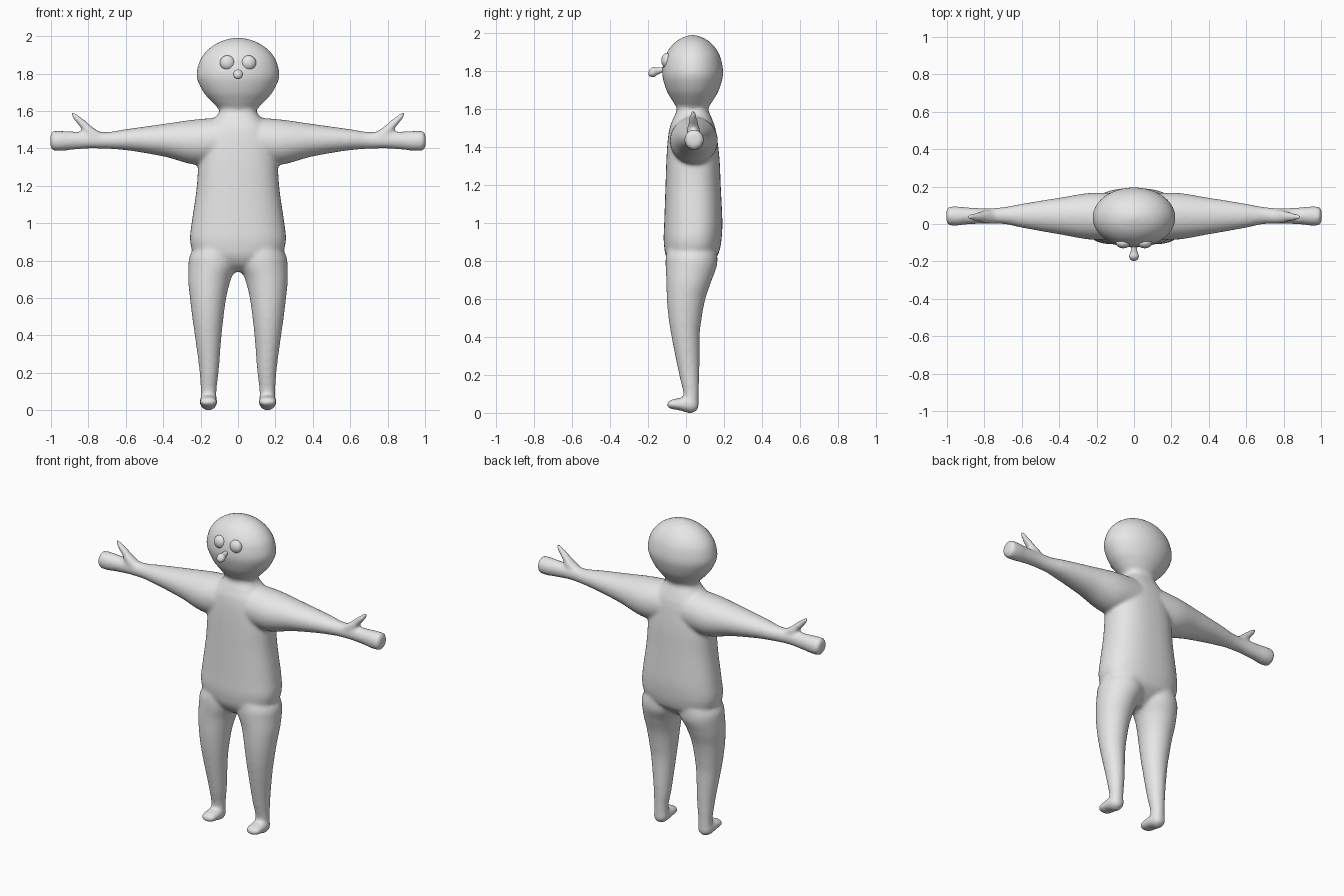
import bpy, bmesh, math

skin = bpy.data.materials.new("plain_grey")
skin.diffuse_color = (0.8, 0.8, 0.8, 1)


def resample(rings, steps=6):
    """Smooth, non-overshooting interpolation between rings."""
    def tangent(a, b):
        return 2 * a * b / (a + b) if a * b > 0 else 0
    out, n = [], len(rings)
    d = [[b - a for a, b in zip(rings[i], rings[i + 1])] for i in range(n - 1)]
    for i in range(n - 1):
        for k in range(steps):
            t = k / steps
            row = []
            for c in range(5):
                m0 = tangent(d[i - 1][c], d[i][c]) if i else d[i][c]
                m1 = tangent(d[i][c], d[i + 1][c]) if i < n - 2 else d[i][c]
                p, q = rings[i][c], rings[i + 1][c]
                row.append((2*t**3 - 3*t*t + 1) * p + (t**3 - 2*t*t + t) * m0
                           + (3*t*t - 2*t**3) * q + (t**3 - t*t) * m1)
            out.append(row)
    return out + [list(rings[-1])]


def loft(bm, axis, rings, side=1, power=2.0, segs=40):
    """Rings are (t, u0, u1, v0, v1); u, v are the axes following `axis`."""
    loops = []
    for t, u0, u1, v0, v1 in resample(rings):
        loop = []
        for i in range(segs):
            a = 2 * math.pi * i / segs
            c, s = math.cos(a), math.sin(a)
            p = [0, 0, 0]
            p[axis] = t
            p[(axis + 1) % 3] = (u0 + u1) / 2 + (u1 - u0) / 2 * math.copysign(abs(c) ** (2 / power), c)
            p[(axis + 2) % 3] = (v0 + v1) / 2 + (v1 - v0) / 2 * math.copysign(abs(s) ** (2 / power), s)
            p[0] *= side
            loop.append(bm.verts.new(p))
        loops.append(loop)
    faces = [bm.faces.new((a[i], a[(i + 1) % segs], b[(i + 1) % segs], b[i]))
             for a, b in zip(loops, loops[1:]) for i in range(segs)]
    faces += [bm.faces.new(loops[0]), bm.faces.new(loops[-1])]
    bmesh.ops.recalc_face_normals(bm, faces=faces)


def finish(bm, name):
    me = bpy.data.meshes.new(name)
    bm.to_mesh(me)
    bm.free()
    for p in me.polygons:
        p.use_smooth = True
    me.materials.append(skin)
    ob = bpy.data.objects.new(name, me)
    bpy.context.collection.objects.link(ob)
    return ob


def sym(rows):
    """Rows (z, half width, y0, y1) centred on x = 0."""
    return [(z, -w, w, y0, y1) for z, w, y0, y1 in rows]


body = bmesh.new()
# Torso and neck
loft(body, 2, sym([
    (.74, .05, -.03, .06), (.78, .15, -.08, .12), (.84, .24, -.11, .172),
    (.92, .257, -.118, .188), (1.0, .248, -.115, .192), (1.2, .22, -.108, .183),
    (1.32, .212, -.104, .178), (1.42, .2, -.098, .168), (1.5, .175, -.087, .155),
    (1.555, .13, -.066, .135), (1.6, .1, -.048, .118), (1.64, .1, -.048, .118)]), power=2.4)
# Head
loft(body, 2, sym([
    (1.56, .1, -.048, .118), (1.6, .1, -.048, .118), (1.65, .142, -.075, .145),
    (1.7, .185, -.103, .173), (1.79, .222, -.126, .196), (1.86, .208, -.116, .186),
    (1.92, .169, -.088, .158), (1.965, .107, -.042, .112), (1.985, .05, 0, .07),
    (1.992, .012, .027, .043)]))
for s in (1, -1):
    # Arm and hand
    loft(body, 0, [
        (0, -.08, .155, 1.32, 1.57), (.2, -.085, .168, 1.31, 1.557),
        (.4, -.055, .14, 1.357, 1.53), (.6, -.02, .108, 1.39, 1.502),
        (.7, 0, .09, 1.398, 1.488), (.78, .001, .084, 1.4, 1.488),
        (.88, -.001, .088, 1.393, 1.49), (.95, -.009, .094, 1.386, 1.493),
        (.988, -.008, .093, 1.388, 1.493), (1.003, .012, .073, 1.41, 1.472)], s)
    # Thumb
    loft(body, 2, [
        (1.44, .70, .82, .005, .075), (1.475, .72, .832, .003, .074),
        (1.5, .758, .835, .006, .072), (1.53, .797, .858, .012, .064),
        (1.555, .825, .878, .017, .058), (1.575, .852, .89, .021, .053),
        (1.593, .874, .893, .028, .048)], s)
    # Leg
    loft(body, 2, [
        (.005, .135, .18, .01, .05), (.03, .115, .2, -.01, .066), (.1, .115, .199, -.014, .067),
        (.2, .104, .205, -.036, .07), (.4, .088, .231, -.076, .072),
        (.5, .077, .245, -.092, .083), (.6, .063, .257, -.101, .102),
        (.7, .038, .266, -.104, .136), (.8, -.005, .264, -.108, .166),
        (.92, -.01, .2, -.09, .16)], s)
    # Foot
    loft(body, 1, [
        (.066, .03, .06, .14, .175), (.05, .008, .08, .12, .195), (.02, -.002, .09, .112, .204),
        (-.03, .012, .08, .11, .206), (-.075, .02, .07, .113, .203),
        (-.095, .028, .06, .13, .186), (-.1, .038, .05, .15, .166)], s)
ob = finish(body, "body")
# Fuse the parts into one skin with soft joints
rm = ob.modifiers.new("fuse", 'REMESH')
rm.mode = 'VOXEL'
rm.voxel_size = 0.01
rm.use_smooth_shade = True
sm = ob.modifiers.new("soften", 'SMOOTH')
sm.factor = 0.5
sm.iterations = 8

# Nose
nose = bmesh.new()
loft(nose, 1, [(y, z - r, z + r, -r, r) for y, z, r in (
    (-.09, 1.813, .013), (-.125, 1.808, .014), (-.15, 1.801, .019), (-.172, 1.796, .026),
    (-.19, 1.792, .019), (-.198, 1.79, .006))], segs=24)
finish(nose, "nose")

# Eyes
for s, name in ((1, "left_eye"), (-1, "right_eye")):
    bm = bmesh.new()
    bmesh.ops.create_uvsphere(bm, u_segments=32, v_segments=16, radius=0.04)
    eye = finish(bm, name)
    eye.scale = (1, 0.75, 1)
    eye.location = (s * .057, -.1, 1.857)
